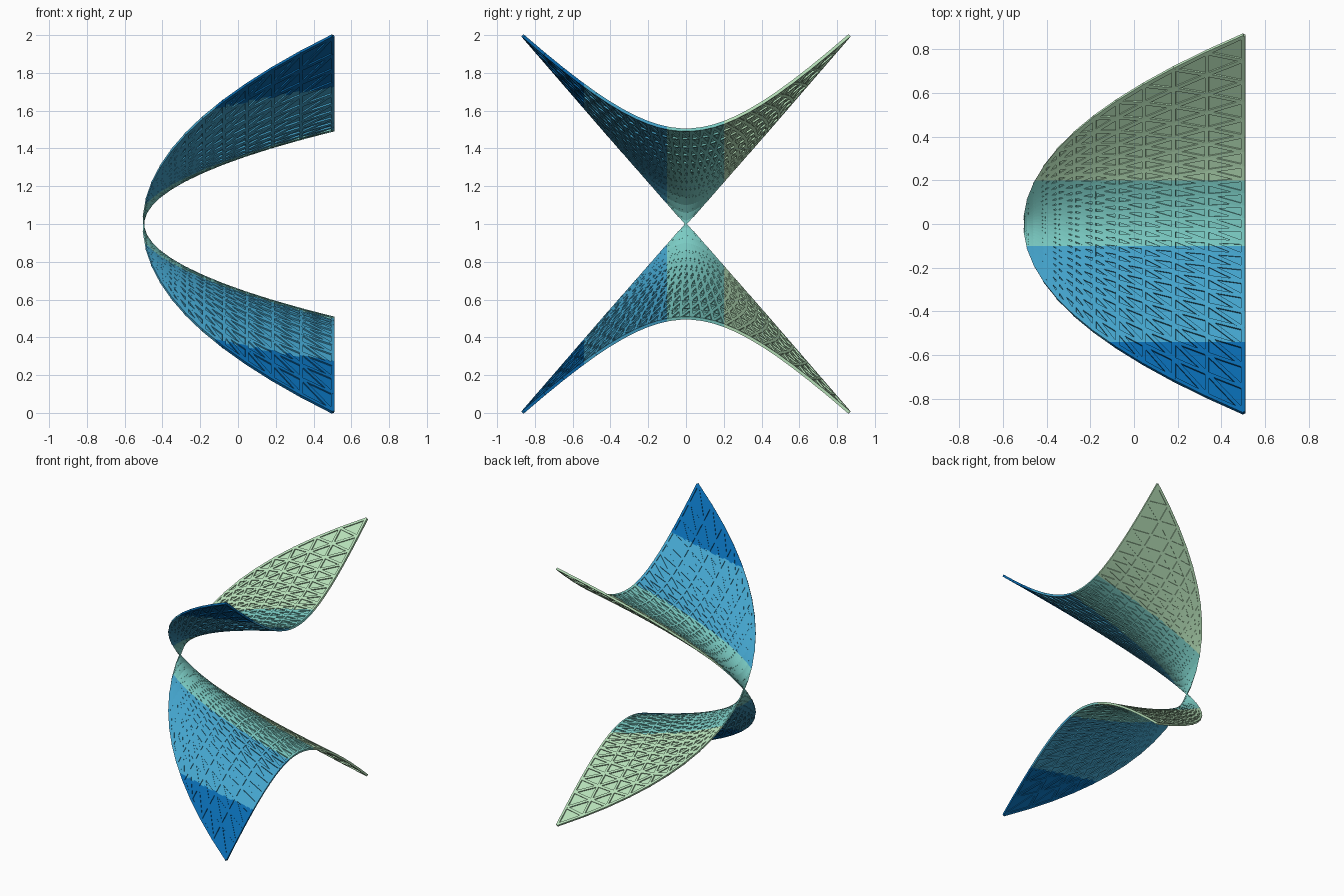
import bpy, bmesh, math
from mathutils import Vector

cube = bpy.data.objects.get("Cube")
if cube:
    bpy.data.objects.remove(cube, do_unlink=True)

STEPS = 23
SPREAD = math.acosh(2)
SCALE = 0.992
BAND_EDGES = (-0.54, -0.1, 0.2)
STRUT_WIDTH = 0.018
STRUT_HEIGHT = 0.016


def make_material(name, hex_code):
    def linear(c):
        return c / 12.92 if c <= 0.04045 else ((c + 0.055) / 1.055) ** 2.4
    rgb = [linear(int(hex_code[i:i + 2], 16) / 255) for i in (0, 2, 4)]
    mat = bpy.data.materials.new(name)
    mat.use_nodes = True
    mat.diffuse_color = (*rgb, 1)
    mat.node_tree.nodes["Principled BSDF"].inputs["Base Color"].default_value = (*rgb, 1)
    return mat


materials = [
    make_material("deep blue", "0868ac"),
    make_material("sky blue", "43a2ca"),
    make_material("teal", "7bccc4"),
    make_material("pale green", "bae4bc"),
]


def saddle_point(i, j):
    """Point on the hyperbolic paraboloid, pinched where s is zero."""
    s = 2 * i / STEPS - 1
    u = SPREAD * (2 * j / STEPS - 1)
    return Vector((s * s - 0.5,
                   SCALE * 0.5 * s * math.sinh(u),
                   1 + SCALE * 0.5 * s * math.cosh(u)))


def saddle_normal(p):
    return Vector((1, 8 * p.y, -8 * (p.z - 1))).normalized()


def finish(bm, name):
    """Cut the mesh at the colour bands, colour each face by its y, add it to the scene."""
    for y in BAND_EDGES:
        bmesh.ops.bisect_plane(bm, geom=bm.verts[:] + bm.edges[:] + bm.faces[:],
                               dist=1e-6, plane_co=(0, y, 0), plane_no=(0, 1, 0))
    for face in bm.faces:
        y = face.calc_center_median().y
        face.material_index = sum(y > edge for edge in BAND_EDGES)
    mesh = bpy.data.meshes.new(name)
    bm.to_mesh(mesh)
    bm.free()
    for mat in materials:
        mesh.materials.append(mat)
    obj = bpy.data.objects.new(name, mesh)
    bpy.context.collection.objects.link(obj)
    return obj


# Triangular panels on a parametric grid
panels = bmesh.new()
grid = [[panels.verts.new(saddle_point(i, j)) for j in range(STEPS + 1)]
        for i in range(STEPS + 1)]
for i in range(STEPS):
    for j in range(STEPS):
        a, b = grid[i][j], grid[i + 1][j]
        c, d = grid[i + 1][j + 1], grid[i][j + 1]
        panels.faces.new((a, b, d))
        panels.faces.new((b, c, d))

# Square struts raised on both sides along every panel edge
struts = bmesh.new()
for edge in panels.edges:
    start, end = (v.co.copy() for v in edge.verts)
    middle = (start + end) / 2
    along = (end - start).normalized()
    normal = saddle_normal(middle)
    side = along.cross(normal).normalized()
    normal = side.cross(along)
    # Slimmer towards the pinch, where the panels get small
    taper = 0.4 + 0.6 * min(1, 2 * math.sqrt(max(0, middle.x + 0.5)))
    w = side * STRUT_WIDTH / 2 * taper
    h = normal * STRUT_HEIGHT / 2 * taper
    reach = along * STRUT_WIDTH / 4 * taper
    rings = [[struts.verts.new(p + o) for o in (w + h, h - w, -w - h, w - h)]
             for p in (start - reach, end + reach)]
    for k in range(4):
        n = (k + 1) % 4
        struts.faces.new((rings[0][k], rings[0][n], rings[1][n], rings[1][k]))
    struts.faces.new(rings[0][::-1])
    struts.faces.new(rings[1])
bmesh.ops.recalc_face_normals(struts, faces=struts.faces[:])

finish(panels, "saddle_panels")
finish(struts, "saddle_struts")
